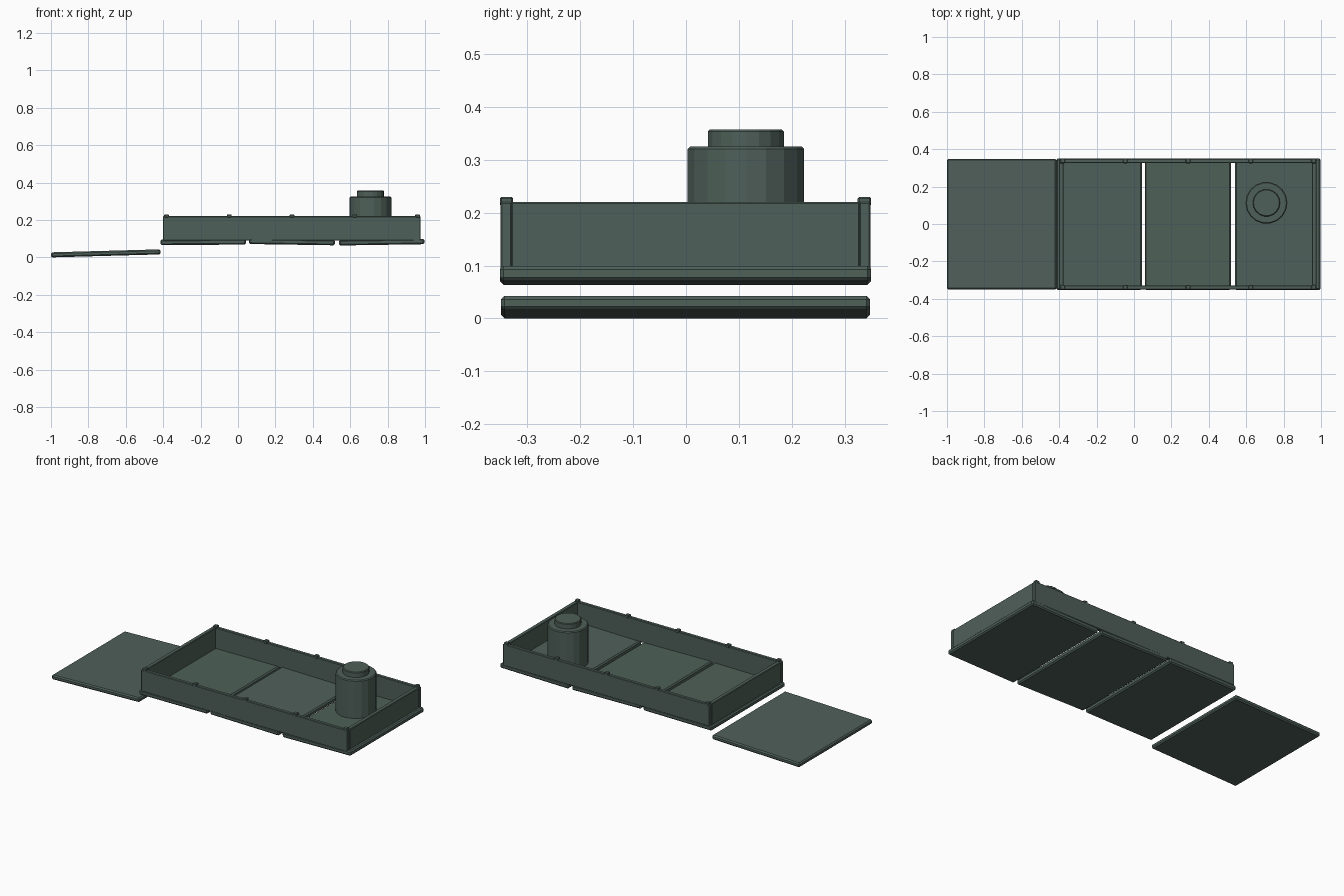
import bpy
import math

cube = bpy.data.objects.get("Cube")
if cube:
    bpy.data.objects.remove(cube, do_unlink=True)

# One dark grey-green colour
green = bpy.data.materials.new("dark grey green")
colour = (0.078, 0.117, 0.100, 1)
green.use_nodes = True
green.diffuse_color = colour
green.node_tree.nodes["Principled BSDF"].inputs["Base Color"].default_value = colour


def finish(obj, name, bevel):
    obj.name = name
    obj.data.materials.append(green)
    mod = obj.modifiers.new("edge_bevel", "BEVEL")
    mod.width = bevel
    mod.segments = 1
    mod.limit_method = "ANGLE"
    mod.angle_limit = math.radians(40)
    return obj


def box(name, x, y, z, bevel=0.003, tilt=0.0):
    """Box from (low, high) ranges, tilted about y by rise over its length."""
    bpy.ops.mesh.primitive_cube_add(size=1, location=[sum(r) / 2 for r in (x, y, z)])
    obj = bpy.context.object
    obj.scale = [r[1] - r[0] for r in (x, y, z)]
    bpy.ops.object.transform_apply(location=False, rotation=False, scale=True)
    obj.rotation_euler.y = -math.atan2(tilt, x[1] - x[0])
    return finish(obj, name, bevel)


def drum(name, radius, low, high, bevel):
    bpy.ops.mesh.primitive_cylinder_add(
        vertices=18, radius=radius, depth=high - low,
        location=(0.708, 0.113, (low + high) / 2), rotation=(0, 0, math.pi / 2))
    return finish(bpy.context.object, name, bevel)


# Floor panels and the lowered ramp
depth = (-0.352, 0.35)
box("ramp", (-1.0, -0.414), (-0.35, 0.348), (0.008, 0.035), 0.007, 0.016)
box("floor_panel_right", (-0.415, 0.042), depth, (0.067, 0.096), 0.007, 0.003)
box("floor_panel_middle", (0.058, 0.518), depth, (0.068, 0.097), 0.007, -0.007)
box("floor_panel_left", (0.54, 0.997), depth, (0.067, 0.096), 0.007, 0.007)

# Walls around the floor
height = (0.09, 0.22)
box("front_wall", (-0.402, 0.977), (-0.351, -0.329), height)
box("back_wall", (-0.402, 0.977), (0.327, 0.349), height)
box("right_wall", (-0.402, -0.377), (-0.331, 0.329), height)
box("left_wall", (0.952, 0.977), (-0.331, 0.329), height)

# Small blocks along the wall tops
for i in range(5):
    x = -0.382 + i * 0.3355
    for side, y in (("front", -0.339), ("back", 0.337)):
        box(f"{side}_rim_block_{i + 1}", (x - 0.0125, x + 0.0125),
            (y - 0.0125, y + 0.0125), (0.212, 0.23))

# Tank standing on the floor
drum("tank", 0.112, 0.09, 0.325, 0.005)
drum("tank_cap", 0.073, 0.32, 0.357, 0.004)
